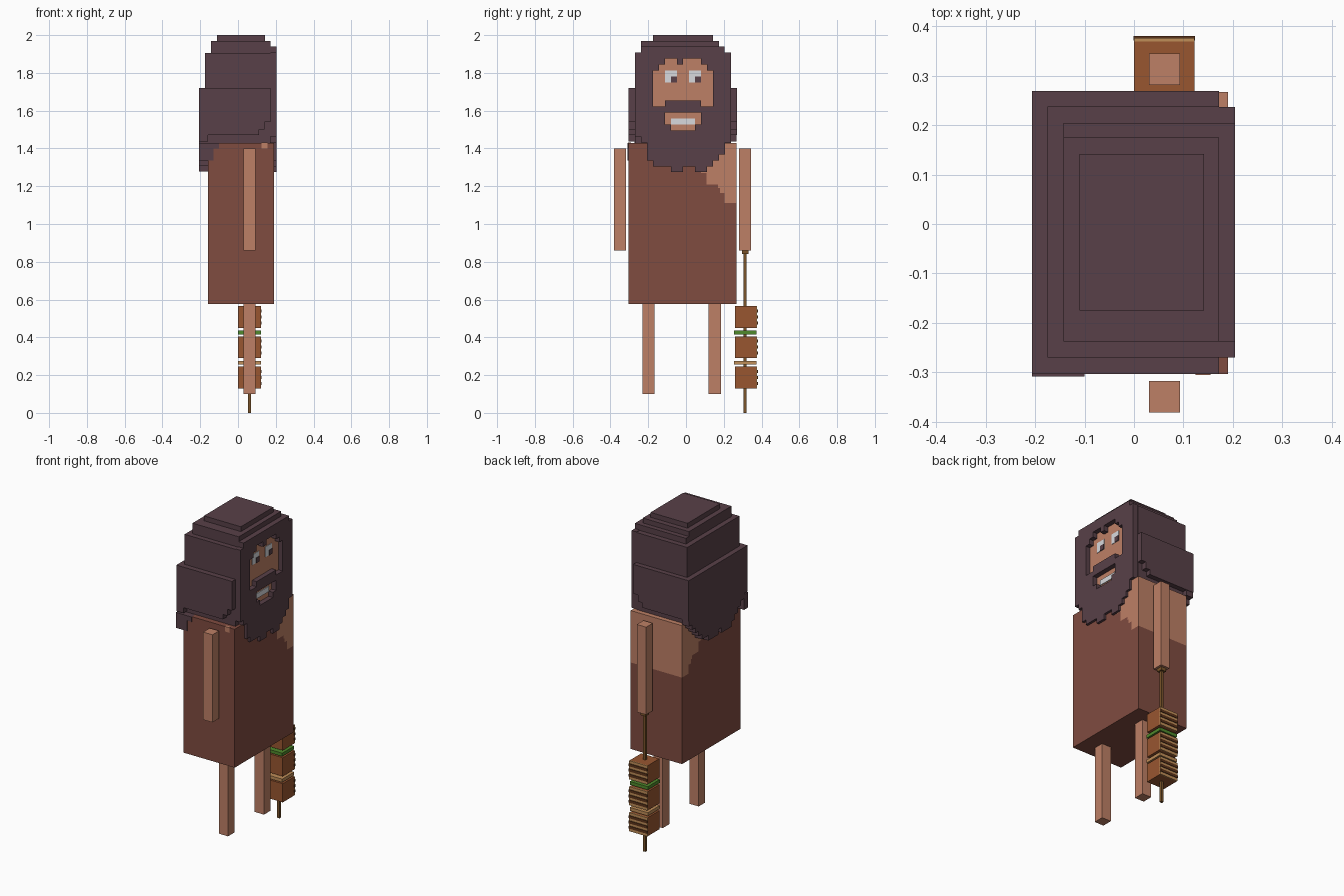
import bpy, bmesh

if "Cube" in bpy.data.objects:
    bpy.data.objects.remove(bpy.data.objects["Cube"])

V = 0.0317  # voxel pitch


def mat(name, rgb):
    m = bpy.data.materials.new(name)
    lin = [(c / 255 / 12.92) if c < 10 else ((c / 255 + 0.055) / 1.055) ** 2.4 for c in rgb]
    m.diffuse_color = (*lin, 1)
    m.use_nodes = True
    m.node_tree.nodes["Principled BSDF"].inputs["Base Color"].default_value = m.diffuse_color
    return m


HAIR = mat("dark_hair", (88, 64, 72))
SKIN = mat("skin", (190, 128, 102))
ROBE = mat("red_brown_robe", (128, 76, 64))
MEAT = mat("meat_brown", (152, 86, 48))
TAN = mat("fat_tan", (192, 142, 88))
CHAR = mat("char_brown", (92, 52, 26))
GREEN = mat("leaf_green", (80, 138, 44))
WOOD = mat("stick_wood", (122, 84, 42))
WHITE = mat("off_white", (216, 218, 222))


def finish(bm, name, material):
    bmesh.ops.recalc_face_normals(bm, faces=bm.faces[:])
    me = bpy.data.meshes.new(name)
    bm.to_mesh(me)
    bm.free()
    me.materials.append(material)
    ob = bpy.data.objects.new(name, me)
    bpy.context.collection.objects.link(ob)
    return ob


def box(name, material, x, y, z):
    bm = bmesh.new()
    bmesh.ops.create_cube(bm, size=1)
    for v in bm.verts:
        v.co = [(a + b) / 2 + c * (b - a) for c, (a, b) in zip(v.co, (x, y, z))]
    return finish(bm, name, material)


def plate(name, material, rows, y0, z1, x0, x1):
    """Extruded pixel silhouette: each row is a list of column numbers."""
    bm = bmesh.new()
    for r, cols in enumerate(rows):
        for c in cols:
            y, z = y0 + c * V, z1 - r * V
            bm.faces.new([bm.verts.new((x0, p, q)) for p, q in
                          ((y, z), (y + V, z), (y + V, z - V), (y, z - V))])
    bmesh.ops.remove_doubles(bm, verts=bm.verts[:], dist=0.001)
    res = bmesh.ops.extrude_face_region(bm, geom=bm.faces[:], use_keep_orig=True)
    for v in res["geom"]:
        if isinstance(v, bmesh.types.BMVert):
            v.co.x = x1
    return finish(bm, name, material)


def span(a, b):
    return set(range(a, b + 1))


# Legs and arms
for side, y in (("right", -0.23), ("left", 0.12)):
    box(side + "_leg", SKIN, (0.03, 0.093), (y, y + 0.064), (0.10, 0.577))
for side, y in (("right", -0.382), ("left", 0.281)):
    box(side + "_arm", SKIN, (0.03, 0.093), (y, y + 0.064), (0.86, 1.40))

# Robe, with a stepped diagonal neckline leaving one shoulder bare
BX, BY = (-0.16, 0.19), (-0.304, 0.267)
box("robe", ROBE, BX, BY, (0.577, 1.11))
steps = [(1.11, 0.204), (1.165, 0.18), (1.19, 0.17), (1.21, 0.108), (1.27, 0.08), (1.43, 0)]
for (za, y), (zb, _) in zip(steps, steps[1:]):
    box("robe_shoulder", ROBE, BX, (BY[0], y), (za, zb))
    box("bare_shoulder", SKIN, BX, (y, BY[1]), (za, zb))
box("neck_skin_patch", SKIN, (0.125, 0.155), (-0.306, -0.29), (1.40, 1.431))

# Head of hair: core and stepped crown
box("head_core", HAIR, (-0.175, 0.172), (-0.27, 0.238), (1.425, 1.905))
box("crown_low", HAIR, (-0.143, 0.205), (-0.238, 0.205), (1.90, 1.94))
box("crown_mid", HAIR, (-0.143, 0.172), (-0.238, 0.175), (1.93, 1.97))
box("crown_top", HAIR, (-0.11, 0.142), (-0.175, 0.142), (1.96, 2.0))

# Beard and hair frame around the face, 16 columns wide
face = {1: {5, 6, 8, 9, 10}, 2: span(4, 11), 8: {3, 4, 11, 12},
        10: span(5, 10), 11: span(5, 10), 12: span(6, 9)}
face.update({r: span(3, 12) for r in range(3, 8)})
beard = {14: span(1, 15), 15: span(2, 14), 16: span(2, 14), 17: span(2, 13),
         18: span(3, 12), 19: {6, 7, 10, 11}}
frame = [beard.get(r, span(0, 15)) - face.get(r, set()) for r in range(20)]
Y0, Z1 = -0.27, 1.908
plate("beard_frame", HAIR, frame, Y0, Z1, 0.172, 0.205)

# Face skin, eyes and teeth
plate("face_skin", SKIN, [face.get(r, []) for r in range(13)], Y0, Z1, 0.165, 0.175)
for c in (5, 9):
    plate("eye_white", WHITE, [[c, c + 1], [c, c + 1]], Y0, Z1 - 3 * V, 0.174, 0.178)
    plate("pupil", HAIR, [[c + 1]], Y0, Z1 - 4 * V, 0.177, 0.181)
plate("teeth", WHITE, [span(6, 9)], Y0, Z1 - 11 * V, 0.174, 0.180)

# Thick hair round the back and sides, with a stepped lower edge
for x, z in ((0.11, 1.47), (0.14, 1.50), (0.172, 1.54)):
    box("side_hair", HAIR, (-0.207, x), (-0.304, 0.269), (z, 1.72))
lower = [span(0, 17)] * 2 + [span(1, 16), span(2, 15), span(3, 14), span(4, 13),
                             {5, 6, 7, 9, 10, 11}]
plate("back_hair", HAIR, lower, -0.304, 1.50, -0.207, -0.158)
for x, za, zb in ((-0.10, 1.40, 1.43), (-0.13, 1.335, 1.40)):
    box("hair_side_step", HAIR, (-0.207, x), (-0.309, -0.27), (za, zb))

# Skewer held in the left hand
box("skewer_stick", WOOD, (0.053, 0.07), (0.305, 0.321), (0, 0.85))
box("skewer_grip", WOOD, (0.044, 0.079), (0.296, 0.331), (0.84, 0.86))
for z in (0.13, 0.29, 0.45):
    box("meat_chunk", MEAT, (0, 0.123), (0.26, 0.37), (z, z + 0.115))
    box("fat_layer", TAN, (0, 0.123), (0.37, 0.377), (z, z + 0.115))
    for dz in (0.018, 0.05, 0.082):
        box("char_stripe", CHAR, (-0.001, 0.124), (0.372, 0.381), (z + dz, z + dz + 0.016))
box("onion_slice", TAN, (0, 0.123), (0.255, 0.372), (0.255, 0.275))
box("green_slice", GREEN, (0, 0.123), (0.255, 0.372), (0.415, 0.435))
